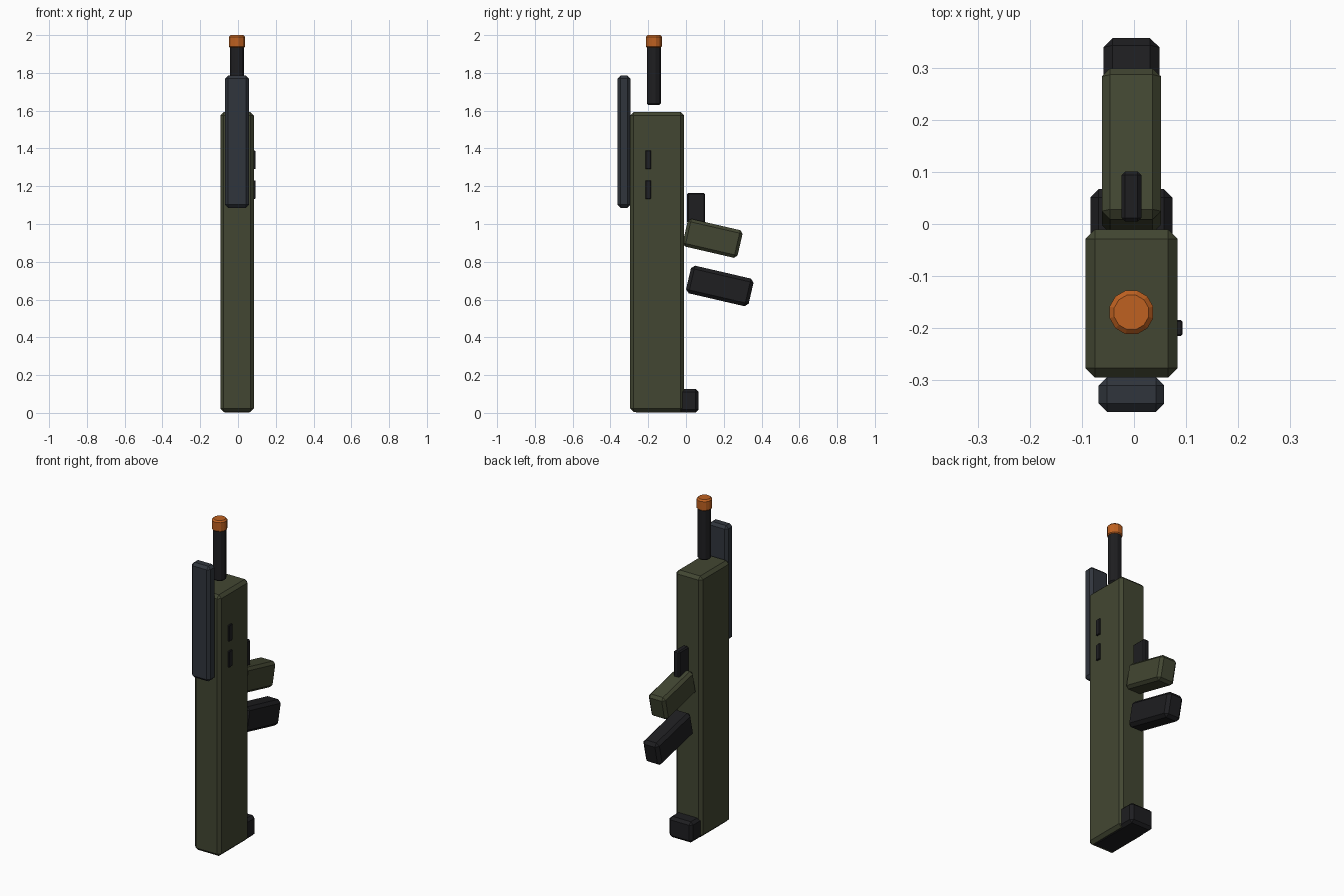
import bpy
from math import radians

if "Cube" in bpy.data.objects:
    bpy.data.objects.remove(bpy.data.objects["Cube"])

X = -0.005  # shared centre line of the model


def material(name, rgb):
    m = bpy.data.materials.new(name)
    m.diffuse_color = (*rgb, 1)
    m.use_nodes = True
    m.node_tree.nodes["Principled BSDF"].inputs["Base Color"].default_value = m.diffuse_color
    return m


GREEN = material("olive", (0.055, 0.062, 0.032))
BLACK = material("black", (0.013, 0.013, 0.015))
SLATE = material("slate", (0.030, 0.036, 0.046))
ORANGE = material("orange", (0.52, 0.12, 0.015))


def finish(name, mat, bevel):
    ob = bpy.context.object
    ob.name = name
    ob.data.materials.append(mat)
    bpy.ops.object.transform_apply(location=False, rotation=False, scale=True)
    mod = ob.modifiers.new("chamfer", 'BEVEL')
    mod.width = bevel
    mod.segments = 1
    mod.limit_method = 'ANGLE'
    mod.angle_limit = radians(40)
    return ob


def box(name, center, size, mat, bevel, tilt=0):
    bpy.ops.mesh.primitive_cube_add(size=1, location=center,
                                    rotation=(radians(tilt), 0, 0))
    bpy.context.object.scale = size
    return finish(name, mat, bevel)


def tube(name, y, z0, z1, radius, mat, bevel):
    bpy.ops.mesh.primitive_cylinder_add(vertices=12, radius=radius, depth=z1 - z0,
                                        location=(X, y, (z0 + z1) / 2),
                                        rotation=(0, 0, radians(15)))
    return finish(name, mat, bevel)


# main receiver body and butt pad
box("body", (X, -0.153, 0.799), (0.177, 0.285, 1.588), GREEN, 0.018)
box("butt_pad", (X, -0.106, 0.064), (0.158, 0.346, 0.126), BLACK, 0.016)

# sighting rail along the upper side
box("top_rail", (X, -0.328, 1.436), (0.126, 0.067, 0.70), SLATE, 0.016)

# barrel with bright tip
tube("barrel", -0.17, 1.63, 1.95, 0.038, BLACK, 0.008)
tube("muzzle_tip", -0.17, 1.93, 2.0, 0.0435, ORANGE, 0.009)

# slanted grip, magazine and trigger on the lower side
box("grip", (X, 0.141, 0.924), (0.114, 0.298, 0.150), GREEN, 0.016, -13)
box("magazine", (X, 0.179, 0.672), (0.108, 0.340, 0.150), BLACK, 0.018, -13)
box("trigger", (X, 0.053, 1.085), (0.038, 0.096, 0.16), BLACK, 0.007)

# two side buttons
for i, z in enumerate((1.182, 1.340)):
    box(f"side_button_{i + 1}", (0.084, -0.2, z), (0.018, 0.031, 0.098), BLACK, 0.003)
